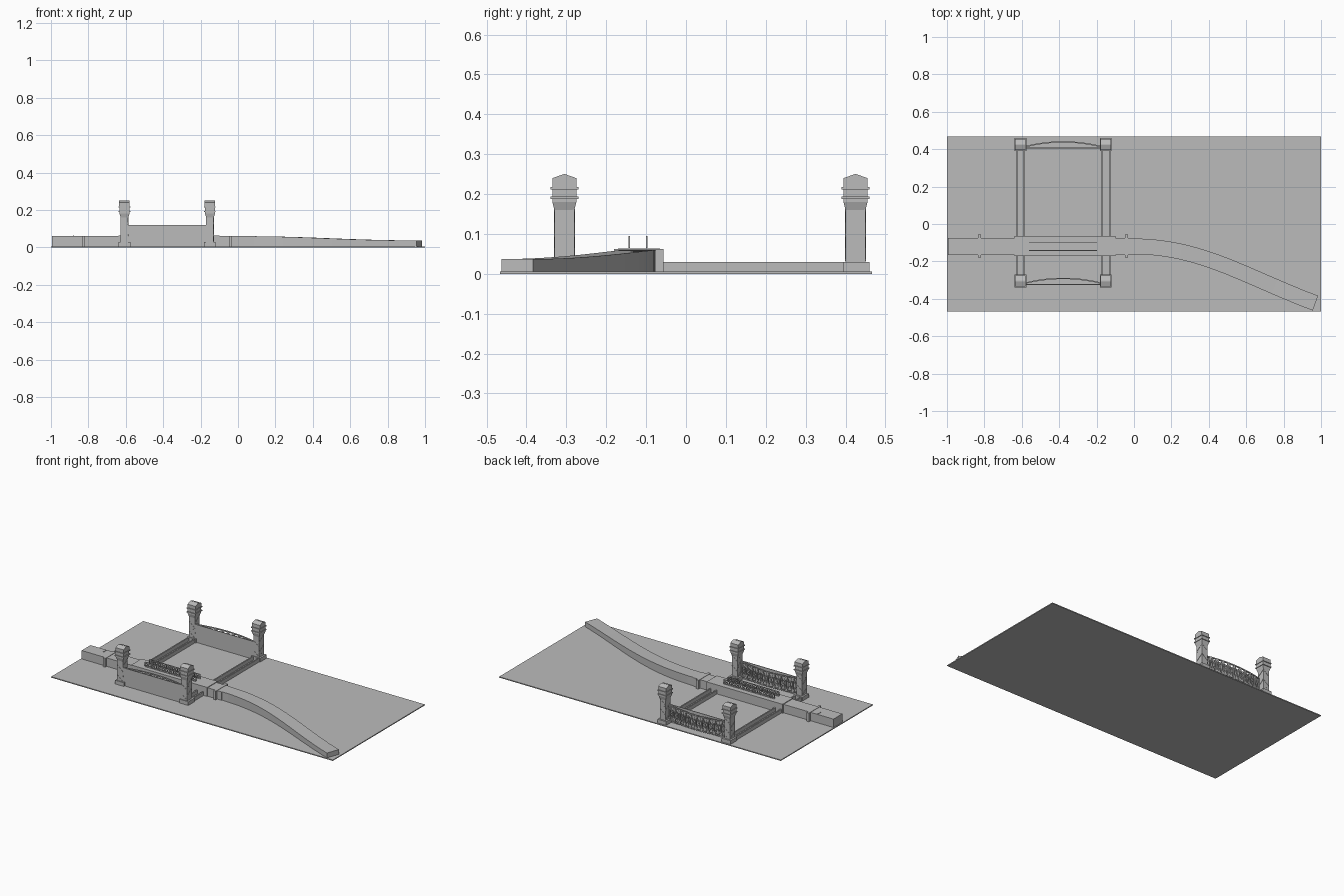
import bpy, bmesh, math
from mathutils import Vector

cube = bpy.data.objects.get("Cube")
if cube:
    bpy.data.objects.remove(cube, do_unlink=True)

stone = bpy.data.materials.new("plain_grey")
stone.use_nodes = True
GREY = (0.5, 0.5, 0.5, 1)
stone.diffuse_color = GREY
stone.node_tree.nodes["Principled BSDF"].inputs["Base Color"].default_value = GREY

FLOOR = 0.006


def finish(name, bm):
    bmesh.ops.recalc_face_normals(bm, faces=bm.faces)
    mesh = bpy.data.meshes.new(name)
    bm.to_mesh(mesh)
    bm.free()
    mesh.materials.append(stone)
    obj = bpy.data.objects.new(name, mesh)
    bpy.context.collection.objects.link(obj)
    return obj


def loft(bm, rings):
    """Skin four-cornered rings into a closed solid."""
    loops = [[bm.verts.new(p) for p in ring] for ring in rings]
    for a, b in zip(loops, loops[1:]):
        for i in range(4):
            j = (i + 1) % 4
            bm.faces.new((a[i], a[j], b[j], b[i]))
    bm.faces.new(loops[0][::-1])
    bm.faces.new(loops[-1])


def rect(cx, cy, z, hx, hy):
    return [(cx - hx, cy - hy, z), (cx + hx, cy - hy, z),
            (cx + hx, cy + hy, z), (cx - hx, cy + hy, z)]


def box(bm, x0, x1, y0, y1, z0, z1):
    c = ((x0 + x1) / 2, (y0 + y1) / 2)
    h = ((x1 - x0) / 2, (y1 - y0) / 2)
    loft(bm, [rect(*c, z, *h) for z in (z0, z1)])


def bar(bm, a, b, r):
    """Thin square bar between two points."""
    a, b = Vector(a), Vector(b)
    d = (b - a).normalized()
    side = d.cross(Vector((0, 0, 1)))
    if side.length < 0.01:
        side = Vector((1, 0, 0))
    side.normalize()
    up = side.cross(d)
    corners = [side + up, up - side, -side - up, side - up]
    loft(bm, [[p + c * r for c in corners] for p in (a, b)])


def lattice(bm, path, z0, z1, r):
    """Cross-braced truss following a plan path."""
    for (xa, ya), (xb, yb) in zip(path, path[1:]):
        for za, zb in ((z0, z0), (z1, z1), (z0, z1), (z1, z0)):
            bar(bm, (xa, ya, za), (xb, yb, zb), r)
        bar(bm, (xa, ya, z0), (xa, ya, z1), r)
    bar(bm, (*path[-1], z0), (*path[-1], z1), r)


# Ground plate
bm = bmesh.new()
box(bm, -1, 1, -0.467, 0.467, 0, FLOOR)
finish("ground_plate", bm)

# Straight road with abutments and the raised deck
bm = bmesh.new()
box(bm, -0.995, 0, -0.165, -0.075, FLOOR, 0.06)
finish("straight_road", bm)
bm = bmesh.new()
box(bm, -0.64, -0.1, -0.17, -0.065, FLOOR, 0.064)
finish("bridge_deck", bm)
bm = bmesh.new()
for x in (-0.825, -0.04):
    box(bm, x - 0.008, x + 0.008, -0.18, -0.057, FLOOR, 0.062)
finish("abutments", bm)
bm = bmesh.new()
box(bm, -0.883, -0.877, -0.11, -0.08, 0.05, 0.063)
finish("road_marker", bm)

# Curved, sloping approach ramp
bm = bmesh.new()
control = [Vector(p) for p in ((0, -0.12), (0.36, -0.12), (0.6, -0.285), (0.97, -0.423))]
rings = []
STEPS = 24
for i in range(STEPS + 1):
    t = i / STEPS
    s = 1 - t
    p = (control[0] * s**3 + control[1] * 3 * s * s * t
         + control[2] * 3 * s * t * t + control[3] * t**3)
    d = ((control[1] - control[0]) * s * s + (control[2] - control[1]) * 2 * s * t
         + (control[3] - control[2]) * t * t).normalized()
    n = Vector((-d.y, d.x)) * 0.042
    top = 0.037 + 0.023 * (0.5 + 0.5 * math.cos(math.pi * t))
    a, b = p + n, p - n
    rings.append([(*a, FLOOR), (*b, FLOOR), (*b, top), (*a, top)])
loft(bm, rings)
finish("curved_ramp", bm)

# Guard rails on the deck
bm = bmesh.new()
for y in (-0.142, -0.098):
    lattice(bm, [(-0.56 + 0.04 * i, y) for i in range(10)], 0.067, 0.093, 0.002)
finish("deck_guard_rails", bm)

# Low paired beams running between the towers
TOWER_X = (-0.607, -0.15)
TOWER_Y = (-0.305, 0.425)
bm = bmesh.new()
for x in TOWER_X:
    for dx in (-0.021, 0.021):
        box(bm, x + dx - 0.004, x + dx + 0.004, TOWER_Y[0], TOWER_Y[1], FLOOR, 0.03)
finish("cross_beams", bm)

# Towers: foot, flared shaft, banded head and gabled cap, as (z, half x, half y)
PROFILE = [(0.03, 0.02, 0.025), (0.16, 0.02, 0.025), (0.18, 0.027, 0.03),
           (0.188, 0.027, 0.03), (0.188, 0.031, 0.035), (0.194, 0.031, 0.035),
           (0.194, 0.027, 0.03), (0.212, 0.027, 0.03), (0.212, 0.031, 0.035),
           (0.218, 0.031, 0.035), (0.218, 0.028, 0.03), (0.24, 0.028, 0.03),
           (0.25, 0.028, 0.002)]
for x, side in zip(TOWER_X, ("right", "left")):
    for y, end in zip(TOWER_Y, ("front", "back")):
        bm = bmesh.new()
        box(bm, x - 0.031, x + 0.031, y - 0.03, y + 0.035, FLOOR, 0.03)
        loft(bm, [rect(x, y, *p) for p in PROFILE])
        finish(f"tower_{end}_{side}", bm)

        # Zigzag bracing on the shaft faces
        bm = bmesh.new()
        for i in range(4):
            z0, z1 = 0.033 + 0.032 * i, 0.065 + 0.032 * i
            k = 1 if i % 2 else -1
            for s in (-1, 1):
                bar(bm, (x + s * 0.02, y - k * 0.024, z0), (x + s * 0.02, y + k * 0.024, z1), 0.0015)
                bar(bm, (x - k * 0.019, y + s * 0.025, z0), (x + k * 0.019, y + s * 0.025, z1), 0.0015)
        finish(f"bracing_{end}_{side}", bm)

# Flat panel and bowed truss between each pair of towers
for y, end in zip(TOWER_Y, ("front", "back")):
    bm = bmesh.new()
    box(bm, TOWER_X[0], TOWER_X[1], y - 0.021, y - 0.017, FLOOR, 0.12)
    finish(f"panel_{end}", bm)
    bm = bmesh.new()
    path = []
    for i in range(11):
        t = i / 10
        path.append((-0.585 + 0.413 * t, y - 0.012 + 0.026 * (1 - (2 * t - 1) ** 2)))
    lattice(bm, path, 0.025, 0.115, 0.0035)
    finish(f"bowed_truss_{end}", bm)
